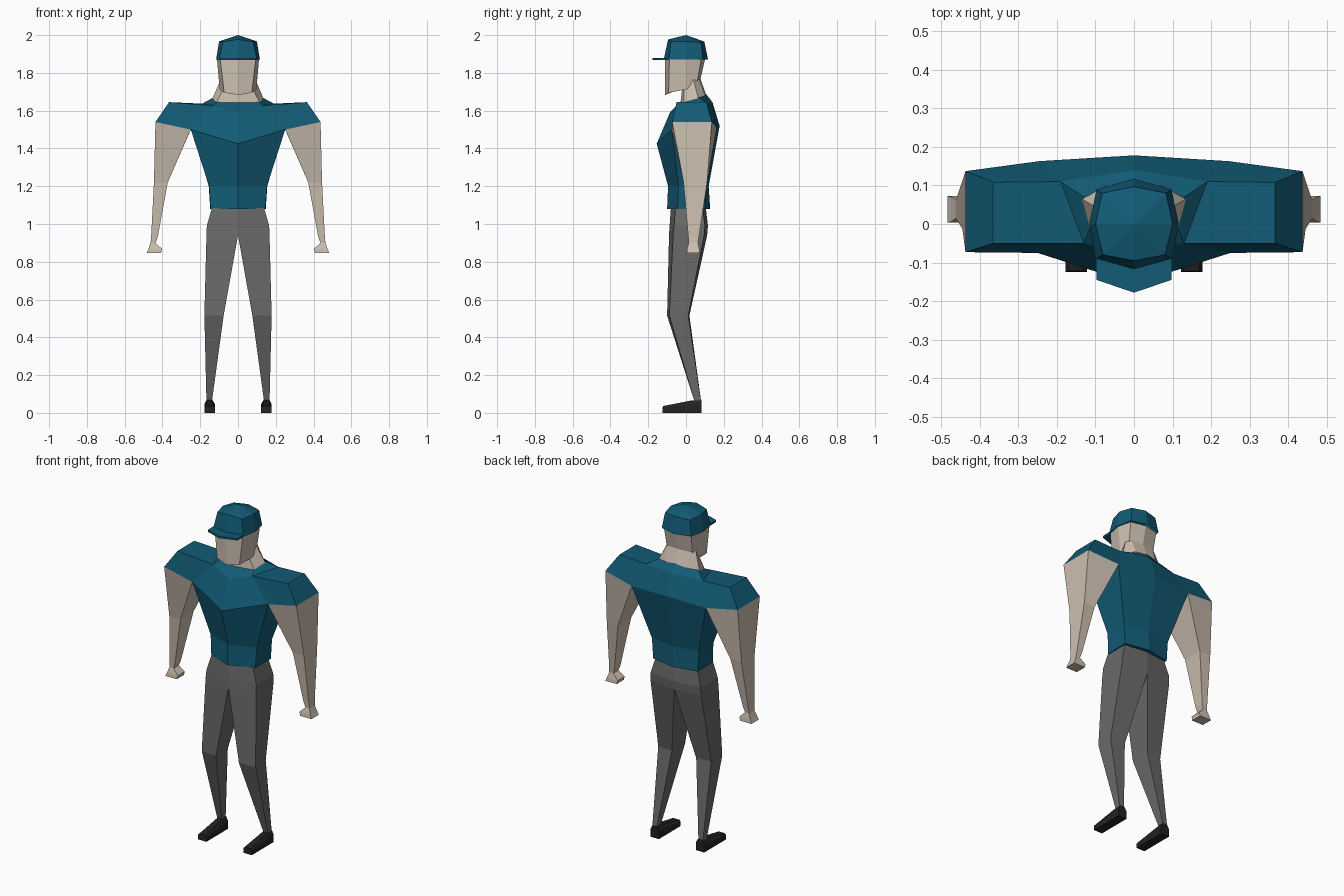
import bpy, bmesh
from mathutils import Matrix


def material(name, rgb):
    m = bpy.data.materials.new(name)
    m.diffuse_color = (*rgb, 1)
    return m


TEAL = material("teal cloth", (0.006, 0.105, 0.18))
SKIN = material("skin", (0.61, 0.52, 0.435))
GREY = material("grey trousers", (0.14, 0.14, 0.14))
BLACK = material("black shoe", (0.017, 0.016, 0.016))


def loft(name, rings, mat, closed=True, start=True, end=True, skip=()):
    """Bridge rings of equal length, then mirror across x = 0.
    Open rings are half sections running from front centre to back centre."""
    bm = bmesh.new()
    vs = [[bm.verts.new(p) for p in r] for r in rings]
    n = len(rings[0])
    for i in range(len(vs) - 1):
        for j in range(n if closed else n - 1):
            if (i, j) not in skip:
                k = (j + 1) % n
                bm.faces.new((vs[i][j], vs[i][k], vs[i + 1][k], vs[i + 1][j]))
    if start:
        bm.faces.new(vs[0])
    if end:
        bm.faces.new(vs[-1])
    bmesh.ops.remove_doubles(bm, verts=bm.verts[:], dist=0.0005)
    geom = bm.verts[:] + bm.edges[:] + bm.faces[:]
    bmesh.ops.mirror(bm, geom=geom, matrix=Matrix(), merge_dist=0.0005, axis='X')
    bmesh.ops.remove_doubles(bm, verts=bm.verts[:], dist=0.0005)
    bmesh.ops.recalc_face_normals(bm, faces=bm.faces[:])
    me = bpy.data.meshes.new(name)
    bm.to_mesh(me)
    bm.free()
    me.materials.append(mat)
    ob = bpy.data.objects.new(name, me)
    bpy.context.collection.objects.link(ob)
    return ob


def flat(z, pts):
    return [(x, y, z) for x, y in pts]


def box(z, x0, x1, y0, y1):
    return flat(z, [(x0, y0), (x1, y0), (x1, y1), (x0, y1)])


# Shirt body: hem, waist, chest, shoulder line, collar
chest_f, chest_b = (0.25, -0.075, 1.5), (0.245, 0.163, 1.51)
top_f, top_b = (0.13, -0.05, 1.627), (0.19, 0.11, 1.637)
loft("shirt_body", [
    flat(1.08, [(0, -0.1), (0.145, -0.045), (0.147, 0.1), (0, 0.128)]),
    flat(1.2, [(0, -0.095), (0.153, -0.04), (0.155, 0.1), (0, 0.12)]),
    [(0, -0.155, 1.425), chest_f, chest_b, (0, 0.178, 1.52)],
    [(0, -0.085, 1.59), top_f, top_b, (0, 0.14, 1.645)],
    [(0, -0.03, 1.642), (0.115, -0.012, 1.645), (0.13, 0.07, 1.67), (0, 0.105, 1.69)],
], TEAL, closed=False, end=False, skip={(2, 1)})

# Sleeves
cuff_f, cuff_b = (0.437, -0.073, 1.54), (0.437, 0.137, 1.54)
loft("sleeves", [
    [top_f, top_b, chest_b, chest_f],
    [(0.365, -0.05, 1.645), (0.365, 0.108, 1.645), cuff_b, cuff_f],
], TEAL, start=False, skip={(0, 2)})

# Arms with fists
loft("arms", [
    [chest_f, cuff_f, cuff_b, chest_b],
    box(1.22, 0.372, 0.445, -0.013, 0.112),
    box(0.93, 0.425, 0.46, 0.012, 0.068),
    box(0.9, 0.436, 0.463, 0.014, 0.064),
    box(0.868, 0.402, 0.474, 0.006, 0.07),
    box(0.846, 0.408, 0.483, 0.004, 0.072),
], SKIN, start=False)

# Neck, flaring into the shoulders
loft("neck", [
    [(0, -0.03, 1.635), (0.115, -0.012, 1.643), (0.135, 0.065, 1.665), (0.07, 0.1, 1.68), (0, 0.105, 1.688)],
    [(0, -0.02, 1.72), (0.07, -0.01, 1.73), (0.092, 0.04, 1.765), (0.075, 0.07, 1.765), (0, 0.078, 1.765)],
], SKIN, closed=False, start=False, end=False)

# Head
loft("head", [
    [(0, -0.11, 1.683), (0.073, -0.092, 1.695), (0.097, 0, 1.712), (0.085, 0.058, 1.745), (0, 0.075, 1.76)],
    flat(1.87, [(0, -0.112), (0.094, -0.088), (0.111, 0), (0.09, 0.08), (0, 0.1)]),
], SKIN, closed=False, end=False)

# Cap crown and visor
loft("cap_crown", [
    flat(1.87, [(0, -0.118), (0.1, -0.09), (0.116, 0), (0.097, 0.09), (0, 0.117)]),
    [(0, -0.095, 1.977), (0.08, -0.08, 1.965), (0.1, 0, 1.967), (0.083, 0.08, 1.96), (0, 0.097, 1.966)],
    [(0, 0, 2.0)] * 5,
], TEAL, closed=False, start=False, end=False)
brim = [(0, -0.178), (0.097, -0.145), (0.099, -0.088), (0, -0.112)]
loft("cap_visor", [flat(1.867, brim), flat(1.879, brim)], TEAL, closed=False)

# Trousers: pelvis, then tapered legs
crotch = flat(0.94, [(0, -0.09), (0.167, -0.068), (0.167, 0.096), (0, 0.112)])
loft("trouser_hips", [
    flat(1.085, [(0, -0.08), (0.138, -0.055), (0.138, 0.088), (0, 0.105)]),
    flat(0.99, [(0, -0.087), (0.165, -0.063), (0.165, 0.1), (0, 0.116)]),
    crotch,
], GREY, closed=False, end=False)
loft("trouser_legs", [
    crotch,
    flat(0.515, [(0.076, -0.1), (0.178, -0.088), (0.175, 0.012), (0.08, 0.018)]),
    box(0.06, 0.138, 0.167, 0.045, 0.08),
], GREY, start=False)

# Shoes: heel block sloping down to the toe
loft("shoes", [
    [(0.122, 0.082, 0), (0.178, 0.082, 0), (0.178, 0.082, 0.045), (0.166, 0.082, 0.07), (0.136, 0.082, 0.07), (0.122, 0.082, 0.045)],
    [(0.122, 0.03, 0), (0.178, 0.03, 0), (0.178, 0.03, 0.042), (0.166, 0.03, 0.066), (0.136, 0.03, 0.066), (0.122, 0.03, 0.042)],
    [(0.122, -0.124, 0), (0.178, -0.124, 0), (0.178, -0.124, 0.028), (0.17, -0.122, 0.036), (0.13, -0.122, 0.036), (0.122, -0.124, 0.028)],
], BLACK)
